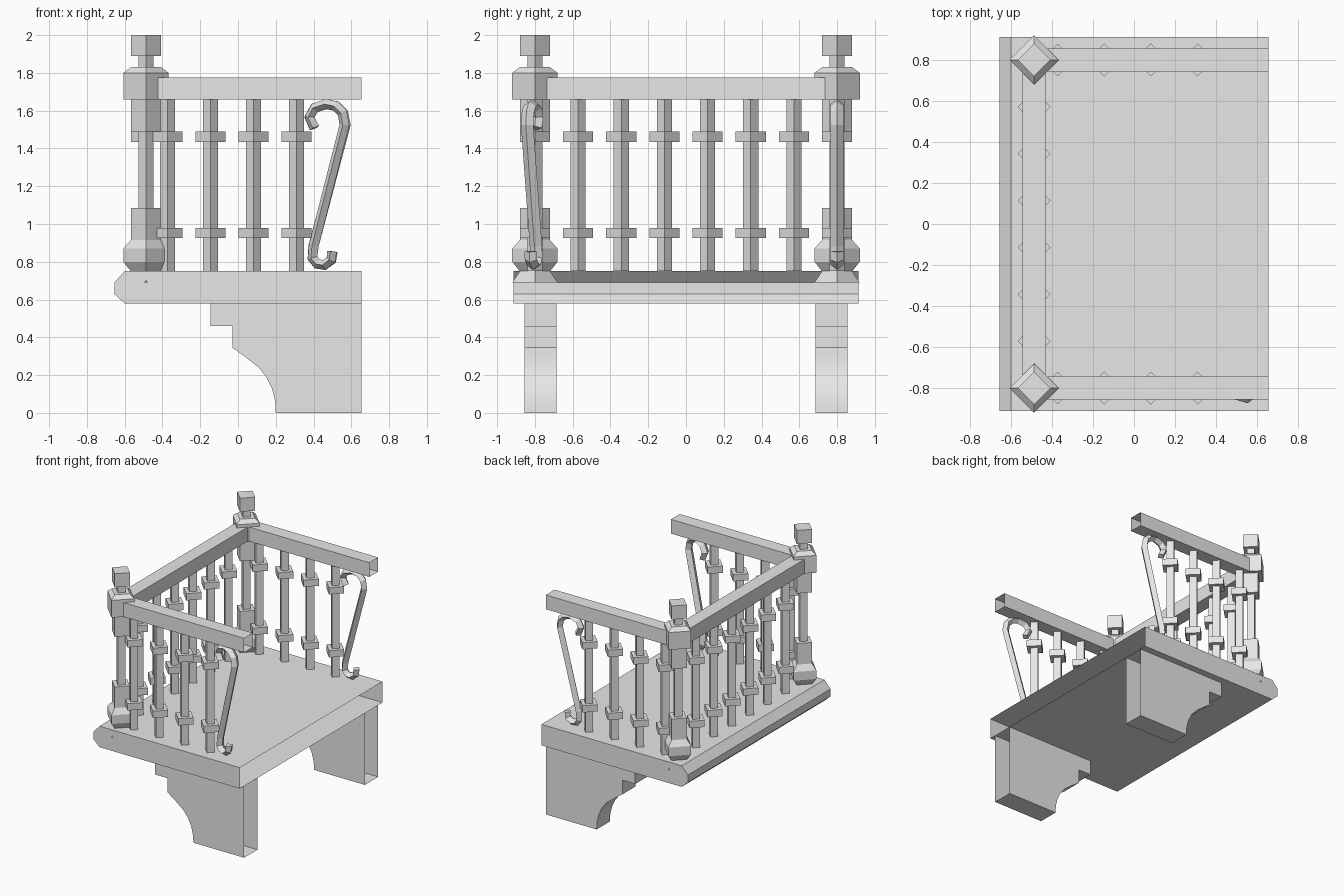
import bpy, bmesh
from math import cos, sin, pi, radians
from mathutils import Vector, Matrix

cube = bpy.data.objects.get("Cube")
if cube:
    bpy.data.objects.remove(cube, do_unlink=True)

stone = bpy.data.materials.new("plain grey")
stone.use_nodes = True
GREY = (0.8, 0.8, 0.8, 1)
stone.diffuse_color = GREY
stone.node_tree.nodes["Principled BSDF"].inputs["Base Color"].default_value = GREY


def finish(name, bm):
    bmesh.ops.recalc_face_normals(bm, faces=bm.faces)
    mesh = bpy.data.meshes.new(name)
    bm.to_mesh(mesh)
    bm.free()
    mesh.materials.append(stone)
    ob = bpy.data.objects.new(name, mesh)
    bpy.context.collection.objects.link(ob)
    return ob


def skin(bm, rings, closed=True):
    """Join successive vertex rings with quads."""
    for a, b in zip(rings, rings[1:]):
        n = len(a)
        for i in range(n if closed else n - 1):
            j = (i + 1) % n
            bm.faces.new((a[i], a[j], b[j], b[i]))
    bm.faces.new(rings[0])
    bm.faces.new(rings[-1])


def prism(name, profile, y0, y1, closed=False):
    """Extrude an xz profile along y; the wall side stays open unless closed."""
    bm = bmesh.new()
    rings = [[bm.verts.new((x, y, z)) for x, z in profile] for y in (y0, y1)]
    skin(bm, rings, closed)
    return finish(name, bm)


def turned(name, profile, x, y):
    """Four-sided turned part, set cornerwise."""
    bm = bmesh.new()
    rings = [[bm.verts.new((x + r * cos(k * pi / 2), y + r * sin(k * pi / 2), z))
              for k in range(4)] for r, z in profile]
    skin(bm, rings)
    return finish(name, bm)


def scroll(name, path, y, yaw):
    """Diamond bar swept along an xz path, turned by yaw about its foot."""
    bm = bmesh.new()
    pts = [Vector((x, 0, z)) for x, z in path]
    side = Vector((0, 0.034, 0))
    rings = []
    for i, p in enumerate(pts):
        back = (p - pts[max(i - 1, 0)]).normalized()
        ahead = (pts[min(i + 1, len(pts) - 1)] - p).normalized()
        t = (back + ahead).normalized()
        n = Vector((t.z, 0, -t.x)) * 0.027
        rings.append([bm.verts.new(p + d) for d in (n, side, -n, -side)])
    skin(bm, rings)
    foot = Vector((0.42, 0, 0))
    bm.transform(Matrix.Translation(foot + Vector((0, y, 0))) @ Matrix.Rotation(yaw, 4, "Z")
                 @ Matrix.Translation(-foot))
    return finish(name, bm)


WALL, POST_X, POST_Y = 0.655, -0.487, 0.80

# Floor slab with a chamfered outer edge
prism("floor_slab", [(WALL, 0.75), (-0.6, 0.75), (-0.655, 0.69), (-0.655, 0.63),
                     (-0.6, 0.58), (WALL, 0.58)], -0.912, 0.912)

BRACKET = [(WALL, 0.58), (-0.145, 0.58), (-0.145, 0.46), (-0.03, 0.46), (-0.03, 0.345),
           (0.04, 0.295), (0.11, 0.24), (0.15, 0.19), (0.18, 0.13), (0.197, 0.06),
           (0.2, 0), (WALL, 0)]
POST = [(0.12, 0.69), (0.08, 0.75), (0.12, 0.80), (0.12, 0.87), (0.08, 0.915), (0.08, 1.085),
        (0.04, 1.085), (0.04, 1.49), (0.08, 1.49), (0.08, 1.66), (0.12, 1.66), (0.12, 1.80),
        (0.08, 1.83), (0.04, 1.83), (0.04, 1.89), (0.08, 1.89), (0.08, 2.0)]
BALUSTER = [(0.04, 0.75), (0.04, 0.925), (0.08, 0.925), (0.08, 0.98), (0.04, 0.98),
            (0.04, 1.435), (0.08, 1.435), (0.08, 1.49), (0.04, 1.49), (0.04, 1.66)]
SCROLL = [(0.50, 0.855), (0.495, 0.81), (0.458, 0.783), (0.42, 0.788), (0.394, 0.82),
          (0.40, 0.884), (0.569, 1.524), (0.558, 1.587), (0.521, 1.624), (0.468, 1.635),
          (0.405, 1.614), (0.378, 1.566), (0.405, 1.508)]


def rail_section(x0, x1):
    return [(x1, 1.775), (x0, 1.775), (x0, 1.66), (x1, 1.66)]


# Parts repeated on both sides
for label, s in (("right", -1), ("left", 1)):
    y = s * POST_Y
    bracket = prism(label + "_bracket", BRACKET, s * 0.771 - 0.085, s * 0.771 + 0.085)
    bpy.ops.object.select_all(action="DESELECT")
    bracket.select_set(True)
    bpy.context.view_layer.objects.active = bracket
    bpy.ops.object.shade_smooth_by_angle(angle=radians(30))
    turned(label + "_corner_post", POST, POST_X, y)
    prism(label + "_rail", rail_section(POST_X, WALL), y - 0.056, y + 0.056)
    for i in range(4):
        turned(f"{label}_baluster_{i + 1}", BALUSTER, -0.373 + 0.2277 * i, y)
    scroll(label + "_scroll", SCROLL, y, radians(-16) if s < 0 else 0)

# Outer railing between the posts
prism("outer_rail", rail_section(POST_X - 0.056, POST_X + 0.056), -POST_Y, POST_Y, True)
for i in range(6):
    turned(f"outer_baluster_{i + 1}", BALUSTER, POST_X, 0.2285 * (i - 2.5))
